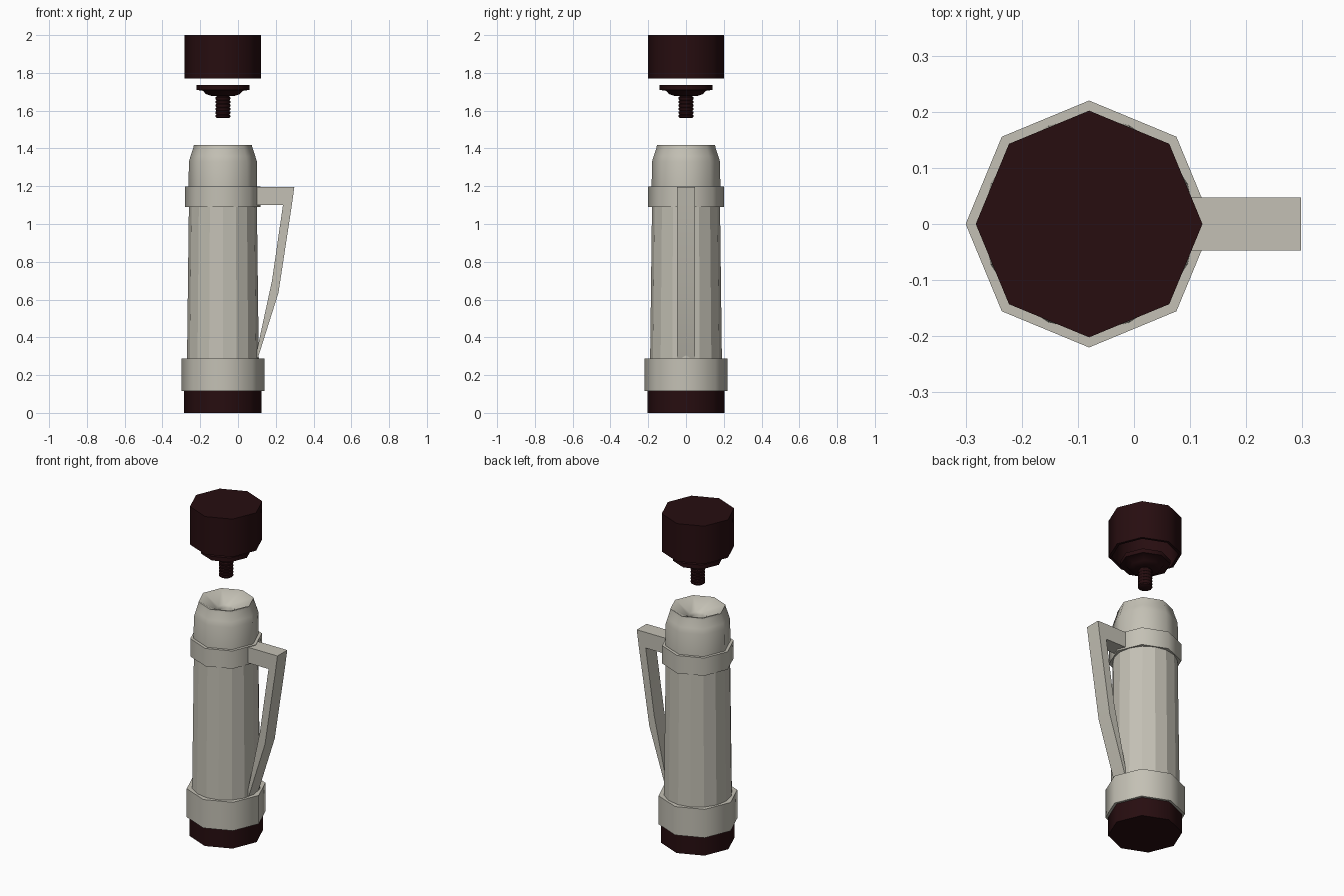
import bpy, bmesh, math

if "Cube" in bpy.data.objects:
    bpy.data.objects.remove(bpy.data.objects["Cube"])

CX = -0.08  # flask axis


def material(name, rgb):
    m = bpy.data.materials.new(name)
    m.diffuse_color = (*rgb, 1)
    m.use_nodes = True
    m.node_tree.nodes["Principled BSDF"].inputs["Base Color"].default_value = m.diffuse_color
    return m


CREAM = material("warm_grey", (0.55, 0.53, 0.46))
DARK = material("dark_maroon", (0.02, 0.004, 0.005))


def finish(name, bm, mat, angle):
    bmesh.ops.recalc_face_normals(bm, faces=bm.faces)
    me = bpy.data.meshes.new(name)
    bm.to_mesh(me)
    bm.free()
    me.materials.append(mat)
    ob = bpy.data.objects.new(name, me)
    bpy.context.collection.objects.link(ob)
    if angle:
        bpy.ops.object.select_all(action='DESELECT')
        ob.select_set(True)
        bpy.context.view_layer.objects.active = ob
        bpy.ops.object.shade_smooth_by_angle(angle=math.radians(angle))
    return ob


def lathe(name, profile, mat, sides=8, angle=50):
    """Turn (radius, z) points round the flask axis; both ends are capped."""
    bm = bmesh.new()
    rings = []
    for r, z in profile:
        rings.append([bm.verts.new((CX + r * math.cos(2 * math.pi * i / sides),
                                    r * math.sin(2 * math.pi * i / sides), z))
                      for i in range(sides)])
    for a, b in zip(rings, rings[1:]):
        for i in range(sides):
            j = (i + 1) % sides
            bm.faces.new((a[i], a[j], b[j], b[i]))
    bm.faces.new(rings[0])
    bm.faces.new(rings[-1])
    return finish(name, bm, mat, angle)


# Flask: foot, lower collar, faceted body, upper collar
lathe("foot", [(0.205, 0), (0.205, 0.118)], DARK)
lathe("lower_collar", [(0.22, 0.115), (0.22, 0.288)], CREAM)
lathe("body", [(0.19, 0.28), (0.18, 1.10)], CREAM, sides=16, angle=0)
lathe("upper_collar", [(0.2, 1.09), (0.2, 1.198)], CREAM)

# Neck with funnel and pouring hole
lathe("neck", [(0.182, 1.19), (0.18, 1.33), (0.171, 1.36), (0.156, 1.405),
               (0.154, 1.418), (0.145, 1.418), (0.05, 1.365), (0.042, 1.35),
               (0.042, 1.25)], CREAM)

# Threaded stopper
thread = [(0.033, 1.562)]
for k in range(6):
    z = 1.567 + k * 0.019
    thread += [(0.040, z), (0.040, z + 0.008), (0.034, z + 0.012)]
lathe("stopper_screw", thread + [(0.034, 1.69)], DARK, sides=12)
lathe("stopper_disc", [(0.06, 1.678), (0.09, 1.688), (0.105, 1.705),
                       (0.14, 1.71), (0.14, 1.735)], DARK)

# Cup lid, hollow underneath
lathe("cup_lid", [(0.18, 1.98), (0.185, 1.77), (0.202, 1.77), (0.202, 2.0)], DARK)

# Handle: side outline extruded across its width
outline = [(0.09, 1.195), (0.298, 1.195), (0.285, 1.10), (0.214, 0.635),
           (0.105, 0.29), (0.095, 0.29), (0.10, 0.33), (0.18, 0.70),
           (0.238, 1.10), (0.09, 1.10)]
bm = bmesh.new()
face = bm.faces.new([bm.verts.new((x, -0.047, z)) for x, z in outline])
ext = bmesh.ops.extrude_face_region(bm, geom=[face])
for v in ext["geom"]:
    if isinstance(v, bmesh.types.BMVert):
        v.co.y = 0.047
finish("handle", bm, CREAM, 30)
